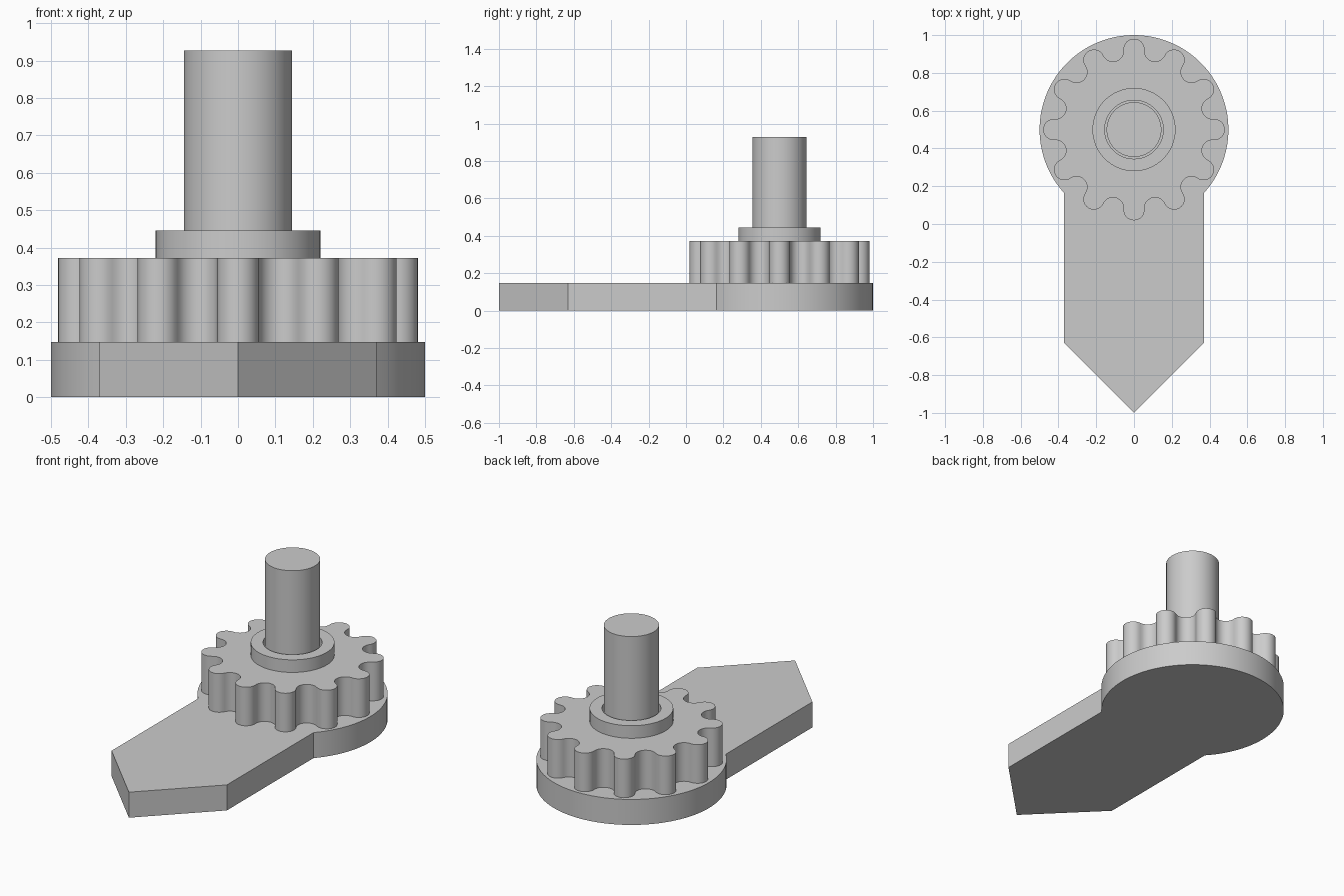
import bpy, bmesh
from math import sin, cos, atan2, hypot, radians, pi, sqrt

cube = bpy.data.objects.get("Cube")
if cube:
    bpy.data.objects.remove(cube, do_unlink=True)

grey = bpy.data.materials.new("plain grey")
grey.use_nodes = True
grey.diffuse_color = (0.6, 0.6, 0.6, 1)
grey.node_tree.nodes["Principled BSDF"].inputs["Base Color"].default_value = grey.diffuse_color

AXIS_Y = 0.5
BASE_TOP, GEAR_TOP, COLLAR_TOP, SHAFT_TOP = 0.148, 0.372, 0.445, 0.927


def arc(cx, cy, r, start, end, steps, last=False):
    """Points along an arc, optionally including the end point."""
    return [(cx + r * cos(start + (end - start) * i / steps),
             cy + r * sin(start + (end - start) * i / steps))
            for i in range(steps + last)]


def finish(name, bm):
    bmesh.ops.recalc_face_normals(bm, faces=bm.faces)
    mesh = bpy.data.meshes.new(name)
    bm.to_mesh(mesh)
    bm.free()
    mesh.materials.append(grey)
    obj = bpy.data.objects.new(name, mesh)
    bpy.context.collection.objects.link(obj)
    bpy.ops.object.select_all(action="DESELECT")
    obj.select_set(True)
    bpy.context.view_layer.objects.active = obj
    bpy.ops.object.shade_smooth_by_angle(angle=radians(30))
    return obj


def prism(name, outline, bottom, top):
    """Extrude a flat outline straight up."""
    bm = bmesh.new()
    face = bm.faces.new([bm.verts.new((x, y, bottom)) for x, y in outline])
    grown = bmesh.ops.extrude_face_region(bm, geom=[face], use_keep_orig=True)
    verts = [v for v in grown["geom"] if isinstance(v, bmesh.types.BMVert)]
    bmesh.ops.translate(bm, verts=verts, vec=(0, 0, top - bottom))
    return finish(name, bm)


def ring(name, inner, outer, bottom, top, steps=64):
    """Revolve a rectangular section around the shaft axis."""
    bm = bmesh.new()
    section = [(inner, bottom), (outer, bottom), (outer, top), (inner, top)]
    verts = [bm.verts.new((r, AXIS_Y, z)) for r, z in section]
    edges = [bm.edges.new((verts[i], verts[(i + 1) % 4])) for i in range(4)]
    bmesh.ops.spin(bm, geom=verts + edges, cent=(0, AXIS_Y, 0), axis=(0, 0, 1),
                   angle=2 * pi, steps=steps, use_merge=True)
    bmesh.ops.remove_doubles(bm, verts=bm.verts, dist=0.0001)
    return finish(name, bm)


# Base arm: round head running into a pointed bar
disc, half = 0.5, 0.37
join = atan2(-sqrt(disc ** 2 - half ** 2), half)
head = arc(0, AXIS_Y, disc, join, pi - join, 72, last=True)
prism("base_arm", head + [(-half, half - 1), (0, -1), (half, half - 1)], 0, BASE_TOP)

# Gear: alternating tangent arcs for rounded teeth and valleys
TEETH = 12
tooth_r, valley_r = 0.425, 0.43
pitch = 2 * pi / TEETH
dx = valley_r * cos(pitch / 2) - tooth_r
dy = valley_r * sin(pitch / 2)
lean, radius = atan2(dy, dx), hypot(dx, dy) / 2
outline = []
for k in range(TEETH):
    t = k * pitch
    v = t + pitch / 2
    outline += arc(tooth_r * cos(t), AXIS_Y + tooth_r * sin(t), radius,
                   t - lean, t + lean, 14)
    outline += arc(valley_r * cos(v), AXIS_Y + valley_r * sin(v), radius,
                   t + lean + pi, t + pitch - lean + pi, 12)
prism("gear", outline, BASE_TOP, GEAR_TOP)

# Collar sits on the gear with a thin gap around the shaft
ring("collar", 0.155, 0.22, GEAR_TOP, COLLAR_TOP)

# Shaft
prism("shaft", arc(0, AXIS_Y, 0.145, 0, 2 * pi, 64), GEAR_TOP, SHAFT_TOP)
